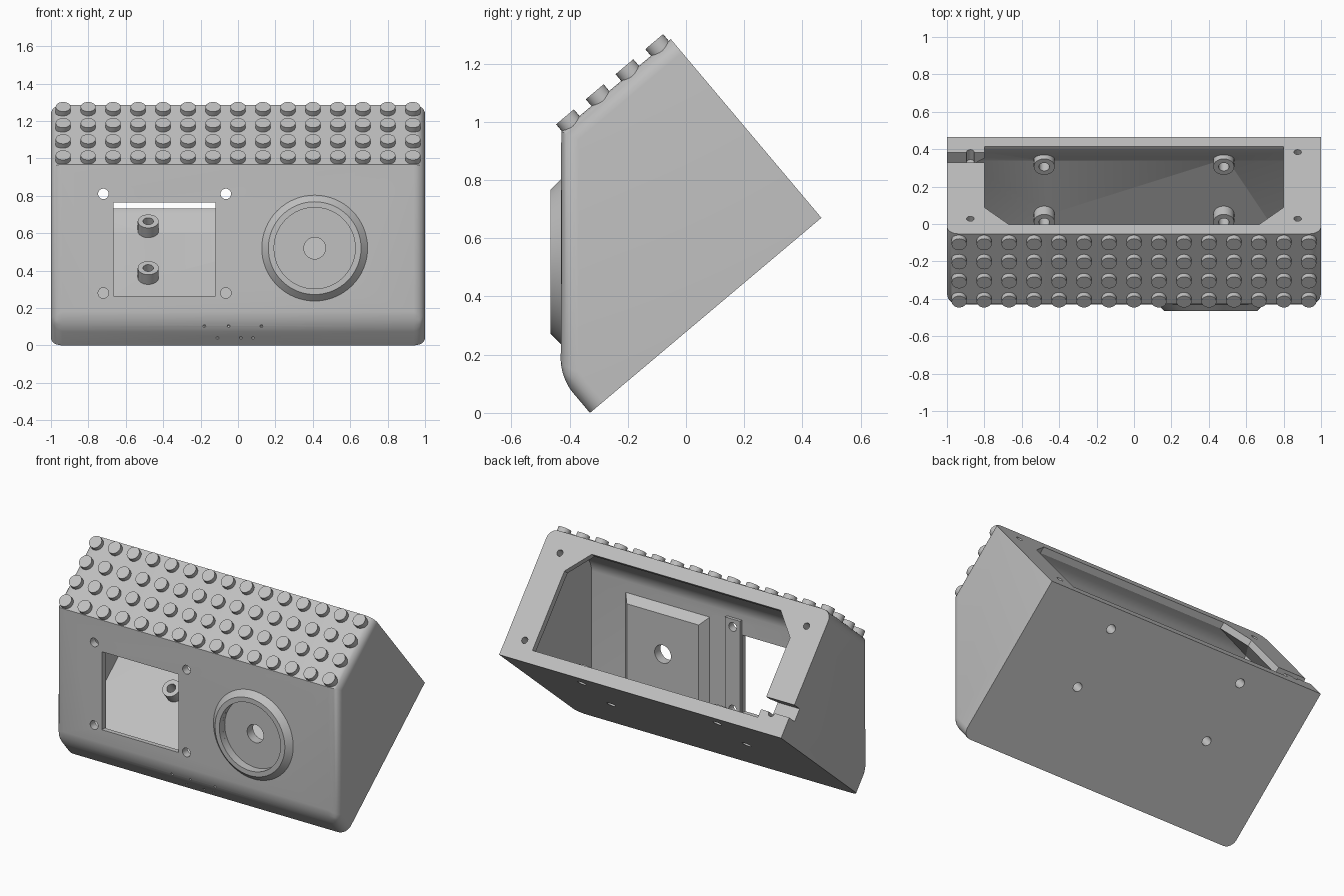
import bpy, bmesh, math
from mathutils import Vector

if "Cube" in bpy.data.objects:
    bpy.data.objects.remove(bpy.data.objects["Cube"])

GREY = bpy.data.materials.new("light grey plastic")
GREY.use_nodes = True
GREY.diffuse_color = (0.53, 0.53, 0.53, 1)
GREY.node_tree.nodes["Principled BSDF"].inputs["Base Color"].default_value = (0.53, 0.53, 0.53, 1)

# Tilted frame of the case: s runs up the base plate, h rises off it
ORIGIN = Vector((0, -0.33, 0))
ALONG = Vector((0, 0.764, 0.644)).normalized()
NORMAL = Vector((0, -ALONG.z, ALONG.y))
FRONT = Vector((0, -1, 0))


def place(x, s, h):
    return ORIGIN + Vector((x, 0, 0)) + ALONG * s + NORMAL * h


def finish(name, bm):
    bmesh.ops.recalc_face_normals(bm, faces=bm.faces)
    mesh = bpy.data.meshes.new(name)
    bm.to_mesh(mesh)
    bm.free()
    mesh.materials.append(GREY)
    ob = bpy.data.objects.new(name, mesh)
    bpy.context.collection.objects.link(ob)
    return ob


def hull(name, points, pick=None, radius=0.0):
    """Convex solid round the points; edges accepted by pick are rounded."""
    bm = bmesh.new()
    for p in points:
        bm.verts.new(p)
    bmesh.ops.convex_hull(bm, input=bm.verts)
    bmesh.ops.dissolve_limit(bm, angle_limit=0.01, verts=bm.verts, edges=bm.edges)
    if pick:
        edges = [e for e in bm.edges if pick(*(v.co for v in e.verts))]
        bmesh.ops.bevel(bm, geom=edges, offset=radius, segments=6, profile=0.5, affect='EDGES')
    return finish(name, bm)


def box(name, xs, ys, zs):
    return hull(name, [(x, y, z) for x in xs for y in ys for z in zs])


def cylinders(name, spots, axis, radius, low, high, top_radius=None, sides=32):
    """Equal cylinders at every spot, from low to high along the axis."""
    bm = bmesh.new()
    turn = Vector((0, 0, 1)).rotation_difference(axis).to_matrix().to_4x4()
    for spot in spots:
        new = bmesh.ops.create_cone(bm, cap_ends=True, segments=sides, radius1=radius,
                                    radius2=top_radius or radius, depth=high - low)["verts"]
        bmesh.ops.transform(bm, matrix=turn, verts=new)
        bmesh.ops.translate(bm, vec=Vector(spot) + axis * (low + high) / 2, verts=new)
    return finish(name, bm)


def cut(ob, cutters):
    bpy.context.view_layer.objects.active = ob
    for cutter in cutters:
        cutter.hide_render = True
        mod = ob.modifiers.new("cut", 'BOOLEAN')
        mod.operation, mod.solver, mod.object = 'DIFFERENCE', 'EXACT', cutter
        bpy.ops.object.modifier_apply(modifier=mod.name)


# Case body: sharp base and rear, rounded front and top ends
LENGTH, HEIGHT = 1.04, 0.803
low_front = place(0, 0, 0.156)
top_front = place(0, 0.548, HEIGHT)
outline = [(0, 0), (LENGTH, 0), (LENGTH, HEIGHT), (0.548, HEIGHT), (0, 0.156)]


def is_rounded(a, b):
    if abs(a.x - b.x) > 0.1:
        return abs(a.z - low_front.z) < 0.01
    mid = (a + b) / 2 - ORIGIN
    s, h = mid.dot(ALONG), mid.dot(NORMAL)
    return h > 0.01 and s < LENGTH - 0.01


case = hull("case_shell", [place(x, s, h) for x in (-1, 1) for s, h in outline], is_rounded, 0.06)

# Hollow interior that narrows to the rear opening
inner = [(0.03, 0.03), (0.9, 0.03), (0.9, 0.773), (0.56, 0.773), (0.03, 0.144)]
opening = [(0.8, 0.08), (0.8, 0.584), (0.67, 0.724)]
mouth = [(side * x, h) for side in (-1, 1) for x, h in opening]
inner_top = place(0, 0.56, 0.773).z
cavity = hull("cavity_cutter",
              [place(x, s, h) for x in (-0.95, 0.95) for s, h in inner]
              + [place(x, 1.0, h) for x, h in mouth],
              lambda a, b: abs(a.x - b.x) > 1 and abs(a.z - inner_top) < 0.01
              and abs(b.z - inner_top) < 0.01, 0.06)
rear_mouth = hull("mouth_cutter", [place(x, s, h) for s in (0.98, 1.1) for x, h in mouth])

# Openings through the walls
window = box("window_cutter", (-0.665, -0.12), (-0.5, -0.37), (0.265, 0.765))
slot = hull("cable_slot_cutter", [place(x, s, h) for x in (-1.05, -0.78)
                                  for s in (0.97, 1.1) for h in (0.13, 0.21)])
screw_spots = [(x, 0, z) for x in (-0.72, -0.065) for z in (0.28, 0.81)]
window_screws = cylinders("window_screw_cutter", screw_spots, FRONT, 0.028, 0.3, 0.5)
rim_screws = cylinders("rim_screw_cutter", [place(x, LENGTH, h) for x in (-0.875, 0.875)
                                           for h in (0.125, 0.678)], ALONG, 0.02, -0.07, 0.05)
boss_spots = [place(x, s, 0) for x in (-0.48, 0.48) for s in (0.526, 0.914)]
boss_bores = cylinders("boss_bore_cutter", boss_spots, NORMAL, 0.028, -0.05, 0.15)
pin_spots = [place(x, 0, 0.13) for x in (-0.18, -0.05, 0.125)]
pin_spots += [place(x, 0, 0.052) for x in (-0.11, 0.015, 0.08)]
pins = cylinders("pin_hole_cutter", pin_spots, ALONG, 0.008, -0.05, 0.02, sides=12)
dial = (0.41, 0, 0.52)
recess = cylinders("recess_cutter", [dial], FRONT, 0.217, 0.41, 0.55, sides=64)
dial_bore = cylinders("dial_bore_cutter", [dial], FRONT, 0.058, 0.3, 0.55)
cut(case, [cavity, rear_mouth, window, slot, window_screws, rim_screws, boss_bores,
           pins, recess, dial_bore])

# Raised round ring on the front
ring = cylinders("front_ring", [dial], FRONT, 0.283, 0.43, 0.465, 0.248, 64)
cut(ring, [recess])

# Tapered block behind the ring
block = hull("ring_backing", [(dial[0] + i * r, y, dial[2] + j * r) for i in (-1, 1)
                              for j in (-1, 1) for r, y in ((0.3, -0.402), (0.255, -0.35))])
cut(block, [dial_bore])

# Screw strips beside the window, on the inside
strips = [box("left_screw_strip", (-0.116, -0.01), (-0.402, -0.38), (0.23, 0.86)),
          box("right_screw_strip", (-0.775, -0.669), (-0.402, -0.38), (0.23, 0.86))]
for strip in strips:
    cut(strip, [window_screws])

# Hollow bosses on the floor
bosses = cylinders("floor_bosses", boss_spots, NORMAL, 0.056, 0.028, 0.098)
cut(bosses, [boss_bores])

# Rows of round studs on the sloping top
stud_spots = [place(-0.935 + i * 1.87 / 14, 0.59 + j * 0.1336, HEIGHT)
              for i in range(15) for j in range(4)]
studs = cylinders("top_studs", stud_spots, NORMAL, 0.04, -0.025, 0.03, sides=24)

# Remove the cutters and smooth the rounded surfaces
for ob in list(bpy.data.objects):
    if ob.name.endswith("_cutter"):
        bpy.data.objects.remove(ob)
bpy.ops.object.select_all(action='DESELECT')
for ob in [case, ring, block, bosses, studs] + strips:
    ob.select_set(True)
bpy.context.view_layer.objects.active = case
bpy.ops.object.shade_smooth_by_angle(angle=math.radians(30))
